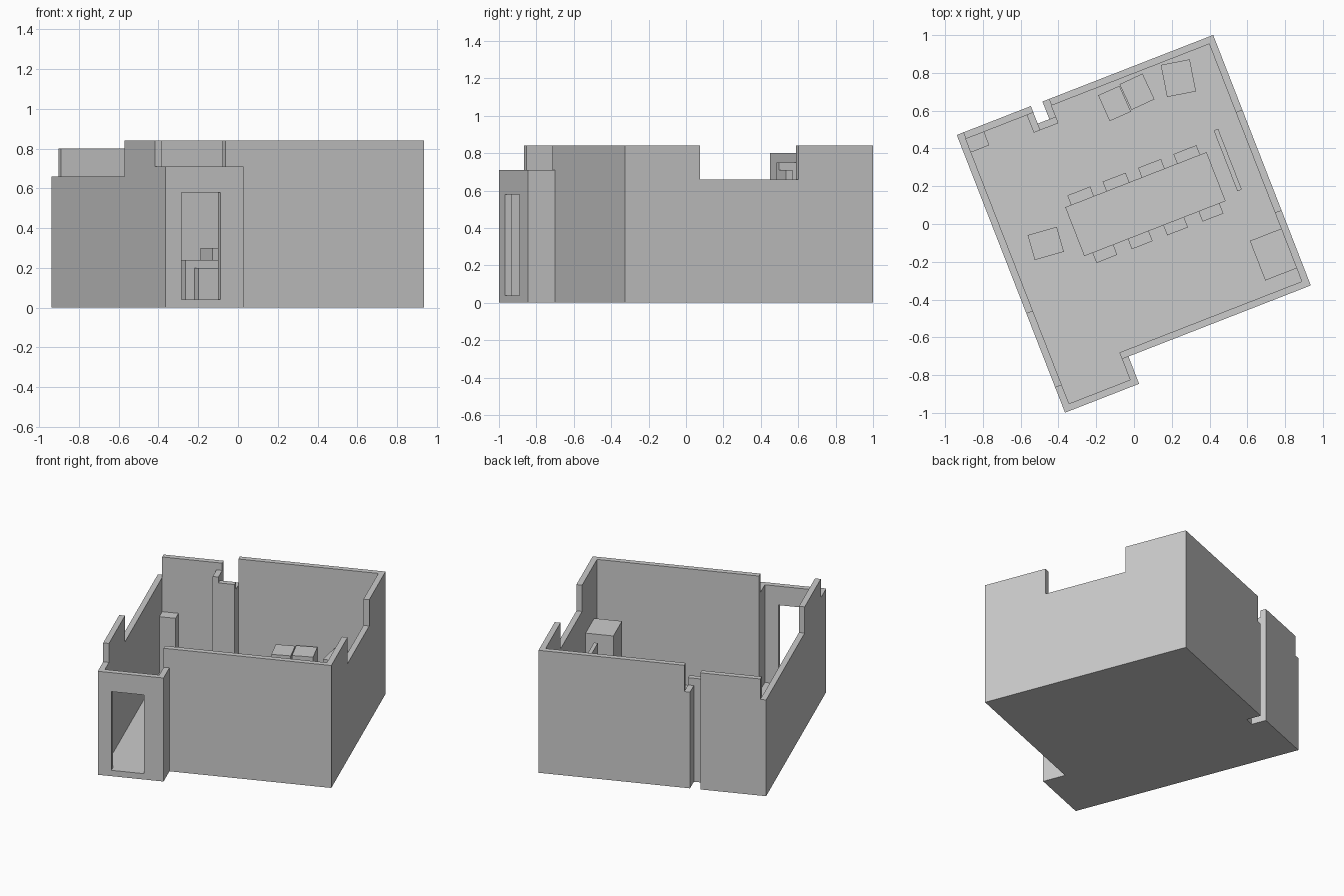
import bpy, bmesh
from math import radians
from mathutils import Matrix

if "Cube" in bpy.data.objects:
    bpy.data.objects.remove(bpy.data.objects["Cube"])

ANGLE = radians(21.3)                  # the whole room is turned on the grid
ROOM = Matrix.Rotation(ANGLE, 4, 'Z')
T = 0.037                              # wall thickness
FLOOR = 0.04                           # floor thickness
L, R, B, F, E = -0.703, 0.754, 0.78, -0.643, -0.798   # left, right, back, front, entrance
N0, N1, NV = -0.282, -0.216, 0.68      # back notch sides and depth


def finish(name, bm, matrix):
    bmesh.ops.recalc_face_normals(bm, faces=bm.faces)
    mesh = bpy.data.meshes.new(name)
    bm.to_mesh(mesh)
    bm.free()
    mesh.transform(matrix)
    ob = bpy.data.objects.new(name, mesh)
    bpy.context.collection.objects.link(ob)
    return ob


def box(name, u0, u1, v0, v1, top, bottom=FLOOR, matrix=ROOM):
    bm = bmesh.new()
    bmesh.ops.create_cube(bm, size=1)
    m = Matrix.Translation(((u0 + u1) / 2, (v0 + v1) / 2, (top + bottom) / 2))
    bm.transform(m @ Matrix.Diagonal((u1 - u0, v1 - v0, top - bottom, 1)))
    return finish(name, bm, matrix)


def turned_box(name, x, y, w, d, degrees, top):
    m = Matrix.Translation((x, y, 0)) @ Matrix.Rotation(radians(degrees), 4, 'Z')
    return box(name, -w / 2, w / 2, -d / 2, d / 2, top, matrix=m)


# floor slab following the outer outline
outline = [(L, E), (N0, E), (N0, F), (R, F), (R, B), (N1, B), (N1, NV), (N0, NV), (N0, B), (L, B)]
bm = bmesh.new()
face = bm.faces.new([bm.verts.new((u, v, 0)) for u, v in outline])
ext = bmesh.ops.extrude_face_region(bm, geom=[face])
bmesh.ops.translate(bm, vec=(0, 0, FLOOR),
                    verts=[g for g in ext['geom'] if isinstance(g, bmesh.types.BMVert)])
finish("floor", bm, ROOM)

# left wall: low stretch, tall stretch, entrance stretch
box("left_wall_low", L, L + T, -0.233, B, 0.66)
box("left_wall_tall", L, L + T, -0.655, -0.233, 0.84)
box("left_wall_entrance", L, L + T, E + T, -0.655, 0.71)

# entrance wall with doorway
D0, D1 = -0.616, -0.406
box("door_pier_left", L, D0, E, E + T, 0.71)
box("door_pier_right", D1, N0, E, E + T, 0.71)
box("door_lintel", D0, D1, E, E + T, 0.71, 0.58)
box("entrance_side_wall", N0 - T, N0, E + T, F, 0.71)

# front and right walls
box("front_wall", N0 - T, R, F, F + T, 0.84)
box("right_wall_front", R - T, R, F + T, -0.215, 0.84)
box("right_wall_low", R - T, R, -0.215, 0.353, 0.66)
box("right_wall_back", R - T, R, 0.353, B - T, 0.84)

# back wall with stepped notch
box("back_wall_left", L + T, N0, B - T, B, 0.80)
box("notch_side_left", N0 - T, N0, NV - T, B - T, 0.75)
box("notch_inner_wall", N0, N1 + T, NV - T, NV, 0.71)
box("notch_side_right", N1, N1 + T, NV, B, 0.66)
box("back_wall_right", N1 + T, R, B - T, B, 0.84)

# table with a row of four chairs on each side
TV0, TV1 = -0.063, 0.215
box("table", -0.307, 0.496, TV0, TV1, 0.24)
for i in range(4):
    u = -0.26 + 0.201 * i
    box(f"front_chair_{i + 1}", u, u + 0.118, -0.12, TV0, 0.20)
    u = -0.274 + 0.201 * i
    box(f"back_chair_{i + 1}", u, u + 0.13, TV1, 0.269, 0.20)

# loose chairs
turned_box("loose_chair_1", -0.103, 0.638, 0.123, 0.15, 24, 0.30)
turned_box("loose_chair_2", 0.016, 0.70, 0.134, 0.15, 25, 0.30)
turned_box("loose_chair_3", 0.235, 0.772, 0.156, 0.173, 11, 0.30)
turned_box("loose_chair_4", -0.467, -0.103, 0.16, 0.137, 16, 0.28)

# cabinets and screen
box("corner_cabinet", L + T, -0.562, 0.667, B - T, 0.425)
box("side_cabinet", 0.539, R - T, -0.531, -0.306, 0.47)
box("screen_panel", 0.573, 0.598, -0.037, 0.308, 0.54, 0.34)
